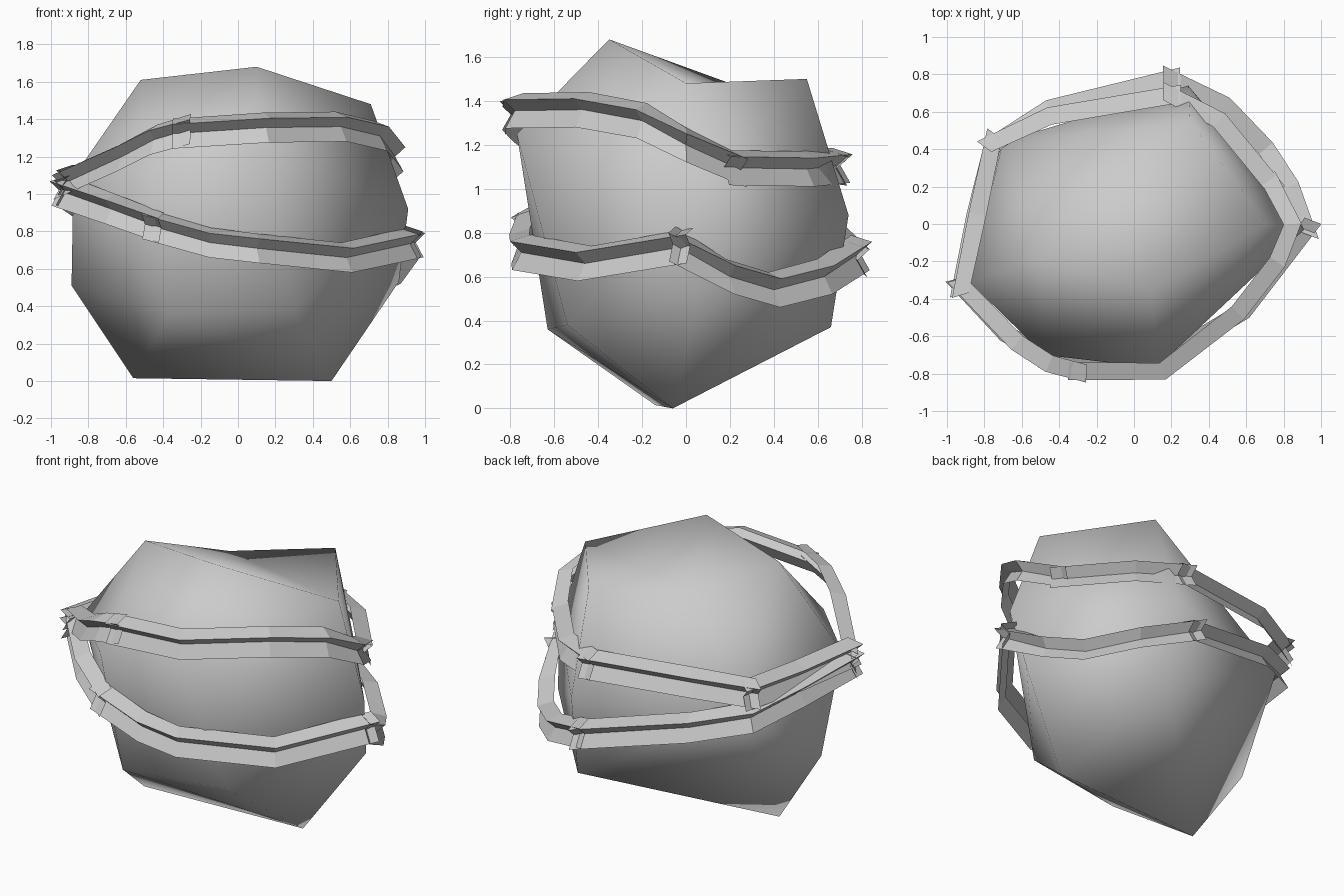
import bpy, bmesh, math
from mathutils import Vector

if "Cube" in bpy.data.objects:
    bpy.data.objects.remove(bpy.data.objects["Cube"])

grey = bpy.data.materials.new("stone_grey")
grey.diffuse_color = (0.6, 0.6, 0.6, 1)
grey.use_nodes = True
grey.node_tree.nodes["Principled BSDF"].inputs["Base Color"].default_value = grey.diffuse_color


def finish(name, bm, smooth):
    me = bpy.data.meshes.new(name)
    for f in bm.faces:
        f.smooth = smooth
    bm.to_mesh(me)
    bm.free()
    me.materials.append(grey)
    ob = bpy.data.objects.new(name, me)
    bpy.context.collection.objects.link(ob)
    return ob


# Boulder: hull of a few corner points, smooth shaded
corners = [
    (-.56, -.14, .015), (.50, -.06, 0),                          # base
    (-.37, -.63, .36), (.30, -.54, .38), (.86, .06, .53),        # lower ring
    (.30, .66, .37), (-.89, -.09, .51),
    (-.48, -.70, 1.10), (.12, -.77, 1.25), (.91, -.03, .92),     # upper ring
    (.29, .74, .88), (-.70, .44, .90), (-.88, -.31, 1.09),
    (.10, -.35, 1.68), (-.52, -.19, 1.61), (.71, 0, 1.48),       # crown
    (.30, .55, 1.50), (-.20, .20, 1.71),
]
bm = bmesh.new()
verts = [bm.verts.new(c) for c in corners]
bmesh.ops.convex_hull(bm, input=verts)
# Dent in the crown
min(bm.verts, key=lambda v: (v.co - Vector(corners[-1])).length).co.z = 1.48
bmesh.ops.recalc_face_normals(bm, faces=bm.faces)
finish("boulder", bm, True)

# Strap cross-section: (outward, up) - top flange, groove, lower flange
PROFILE = [(-.04, .08), (.055, .05), (0, 0), (.045, -.08)]


def strap(name, path, splits):
    """Folded strap around the boulder, in pieces that overlap at the splits."""
    pts = [Vector(p) for p in path]
    n = len(pts)
    bm = bmesh.new()

    # paths run clockwise from above, so the left side of travel faces out
    def outward(i):
        t = pts[(i + 1) % n] - pts[(i - 1) % n]
        return Vector((-t.y, t.x, 0)).normalized()

    for k, a in enumerate(splits):
        b = splits[(k + 1) % len(splits)]
        if b <= a:
            b += n
        line = [(pts[i % n].copy(), outward(i % n)) for i in range(a, b + 1)]
        # lengthen both ends so the pieces cross
        d0 = (line[0][0] - line[1][0]).normalized() * .05
        d1 = (line[-1][0] - line[-2][0]).normalized() * .05
        line[0] = (line[0][0] + d0 + Vector((0, 0, .005)), line[0][1])
        line[-1] = (line[-1][0] + d1 - Vector((0, 0, .005)), line[-1][1])
        rows = [[bm.verts.new(p + o * u + Vector((0, 0, w))) for u, w in PROFILE]
                for p, o in line]
        for r, s in zip(rows, rows[1:]):
            for j in range(len(PROFILE) - 1):
                bm.faces.new((r[j], r[j + 1], s[j + 1], s[j]))
    return finish(name, bm, False)


strap("upper_strap", [
    (.15, -.78, 1.355), (-.30, -.78, 1.33), (-.45, -.74, 1.29), (-.62, -.63, 1.20),
    (-.91, -.33, 1.07), (-.83, .05, 1.06), (-.75, .43, 1.07), (-.45, .57, 1.11),
    (.20, .68, 1.10), (.45, .55, 1.09), (.73, .21, 1.10), (.84, 0, 1.20),
    (.76, -.2, 1.31), (.55, -.47, 1.36)], [1, 4, 6, 8, 10])
strap("lower_strap", [
    (.10, -.75, .71), (-.15, -.75, .74), (-.45, -.72, .83), (-.68, -.58, .92),
    (-.92, -.33, 1.01), (-.84, .05, .96), (-.75, .42, .91), (-.45, .61, .84),
    (.20, .77, .69), (.48, .63, .60), (.70, .40, .54), (.83, .20, .60),
    (.92, -.02, .73), (.58, -.46, .66)], [2, 4, 8, 12])
